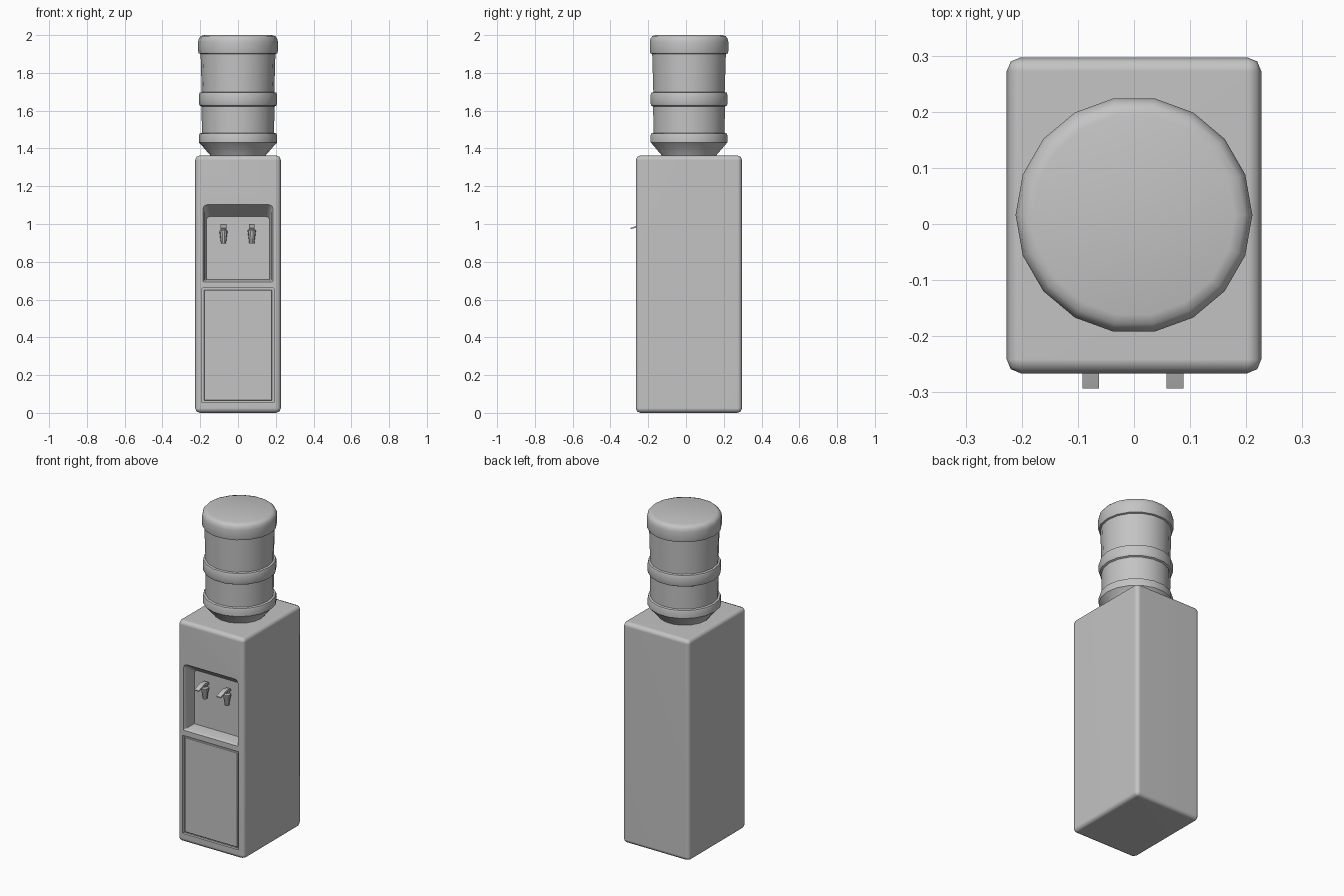
import bpy, bmesh, math
from mathutils import Vector

if "Cube" in bpy.data.objects:
    bpy.data.objects.remove(bpy.data.objects["Cube"], do_unlink=True)

grey = bpy.data.materials.new("plain_grey")
grey.use_nodes = True
COLOUR = (0.55, 0.55, 0.55, 1)
grey.diffuse_color = COLOUR
grey.node_tree.nodes["Principled BSDF"].inputs["Base Color"].default_value = COLOUR


def finish(name, bm):
    bmesh.ops.recalc_face_normals(bm, faces=bm.faces)
    mesh = bpy.data.meshes.new(name)
    bm.to_mesh(mesh)
    bm.free()
    mesh.materials.append(grey)
    obj = bpy.data.objects.new(name, mesh)
    bpy.context.collection.objects.link(obj)
    return obj


def activate(obj):
    bpy.ops.object.select_all(action="DESELECT")
    obj.select_set(True)
    bpy.context.view_layer.objects.active = obj


def smooth(obj, angle=30):
    activate(obj)
    bpy.ops.object.shade_smooth_by_angle(angle=math.radians(angle))


def modify(obj, kind, **settings):
    mod = obj.modifiers.new(kind.title(), kind)
    for key, value in settings.items():
        setattr(mod, key, value)
    activate(obj)
    bpy.ops.object.modifier_apply(modifier=mod.name)


def loft(name, rings):
    """Closed solid through rings with equal point counts."""
    bm = bmesh.new()
    loops = [[bm.verts.new(p) for p in ring] for ring in rings]
    for a, b in zip(loops, loops[1:]):
        for i in range(len(a)):
            j = (i + 1) % len(a)
            bm.faces.new((a[i], a[j], b[j], b[i]))
    bm.faces.new(loops[0])
    bm.faces.new(loops[-1])
    return finish(name, bm)


def panel_ring(y, half, low, high, r_low, r_top):
    """Upright rectangle at depth y with rounded corners."""
    ring = []
    for k, (sx, z, sz, r) in enumerate([(1, high, -1, r_top), (-1, high, -1, r_top),
                                        (-1, low, 1, r_low), (1, low, 1, r_low)]):
        for step in range(4):
            a = math.radians(90 * k + 30 * step)
            ring.append((sx * (half - r) + r * math.cos(a), y,
                         z + sz * r + r * math.sin(a)))
    return ring


def panel_solid(name, sections):
    return loft(name, [panel_ring(*s) for s in sections])


def carve(target, cutter):
    modify(target, "BOOLEAN", operation="DIFFERENCE", solver="EXACT", object=cutter)
    bpy.data.objects.remove(cutter, do_unlink=True)


def lathe(name, profile, sides, centre):
    """Solid of revolution about an upright axis."""
    cx, cy = centre
    rings = [[(cx + r * math.cos(math.tau * i / sides),
               cy + r * math.sin(math.tau * i / sides), z) for i in range(sides)]
             for r, z in profile]
    return loft(name, rings)


# Cabinet with rounded edges
bm = bmesh.new()
bmesh.ops.create_cube(bm, size=1)
for v in bm.verts:
    v.co = Vector((v.co.x * 0.454, v.co.y * 0.563 + 0.0155, (v.co.z + 0.5) * 1.363))
cabinet = finish("cabinet", bm)
modify(cabinet, "BEVEL", width=0.025, segments=2)

# Dispensing niche with sloping ceiling
carve(cabinet, panel_solid("niche_cutter", [
    (-0.30, 0.185, 0.693, 1.102, 0.004, 0.022),
    (-0.264, 0.185, 0.693, 1.102, 0.004, 0.022),
    (-0.25, 0.176, 0.702, 1.09, 0.004, 0.022),
    (-0.185, 0.168, 0.707, 1.04, 0.004, 0.022)]))

# Groove around the door, then the door panel inside it
carve(cabinet, panel_solid("door_cutter", [
    (-0.30, 0.191, 0.055, 0.66, 0.003, 0.003),
    (-0.25, 0.191, 0.055, 0.66, 0.003, 0.003)]))
smooth(cabinet, 50)
modify(cabinet, "WEIGHTED_NORMAL", keep_sharp=True)

door = panel_solid("door_panel", [
    (-0.245, 0.181, 0.065, 0.65, 0.003, 0.003),
    (-0.259, 0.181, 0.065, 0.65, 0.003, 0.003),
    (-0.262, 0.178, 0.068, 0.647, 0.003, 0.003)])
smooth(door)

# Water bottle: neck cone, ribs, body and rounded top
bottle = lathe("water_bottle", [
    (0.143, 1.35), (0.148, 1.365), (0.2, 1.425), (0.207, 1.432), (0.207, 1.467),
    (0.203, 1.479), (0.191, 1.482), (0.193, 1.622), (0.203, 1.627), (0.207, 1.638),
    (0.207, 1.682), (0.203, 1.695), (0.192, 1.698), (0.198, 1.9), (0.208, 1.903),
    (0.211, 1.915), (0.211, 1.965), (0.207, 1.983), (0.197, 1.995), (0.18, 2.0)],
    18, (0, 0.016))
smooth(bottle, 35)

# Pair of taps: tapered spout, stem to the wall, lever
for side, x in (("right", -0.077), ("left", 0.073)):
    spout = lathe(side + "_tap_spout", [
        (0.013, 0.897), (0.022, 0.965), (0.013, 0.972), (0.013, 0.99)], 10, (x, -0.212))
    smooth(spout)

    stem = loft(side + "_tap_stem", [
        [(x + 0.011 * math.cos(math.tau * i / 8), y,
          0.95 + 0.011 * math.sin(math.tau * i / 8)) for i in range(8)]
        for y in (-0.212, -0.18)])
    smooth(stem, 50)

    lever_path = [(-0.195, 0.988, 0.006), (-0.23, 0.994, 0.006),
                  (-0.265, 0.985, 0.005), (-0.293, 0.976, 0.003)]
    lever = loft(side + "_tap_lever", [
        [(x + sx * 0.015, y, z + sz * t)
         for sx, sz in ((-1, -1), (1, -1), (1, 1), (-1, 1))]
        for y, z, t in lever_path])
    smooth(lever)
